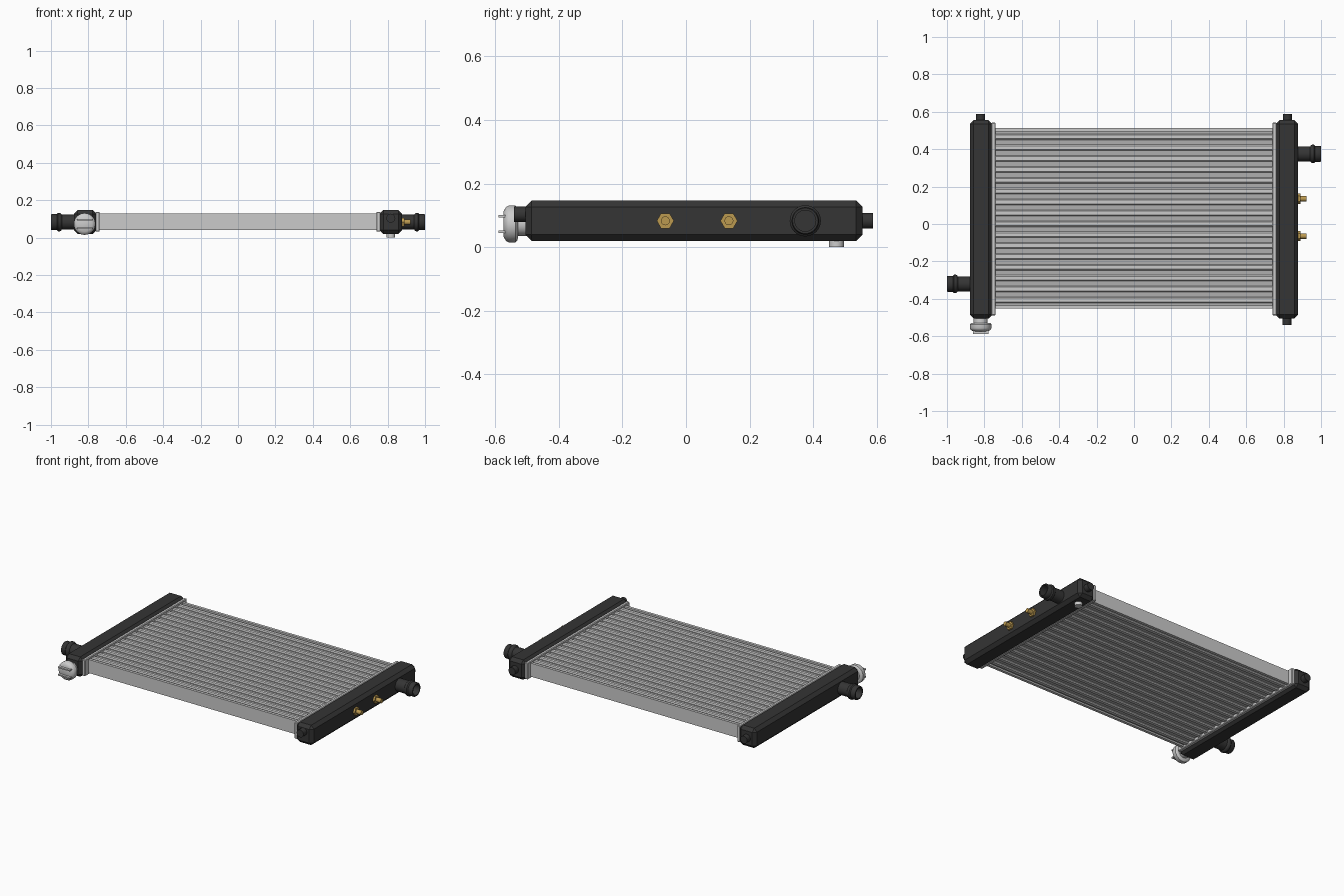
import bpy, bmesh, math
from mathutils import Matrix, Vector

if "Cube" in bpy.data.objects:
    bpy.data.objects.remove(bpy.data.objects["Cube"])


def material(name, rgb):
    m = bpy.data.materials.new(name)
    m.diffuse_color = (*rgb, 1)
    m.use_nodes = True
    m.node_tree.nodes["Principled BSDF"].inputs["Base Color"].default_value = m.diffuse_color
    return m


BLACK = material("black plastic", (0.035, 0.035, 0.035))
ALLOY = material("light aluminium", (0.6, 0.6, 0.6))
FIN = material("fin grey", (0.43, 0.43, 0.43))
BRASS = material("brass", (0.5, 0.32, 0.08))


def finish(bm, name, mat, smooth=False):
    bmesh.ops.recalc_face_normals(bm, faces=bm.faces)
    me = bpy.data.meshes.new(name)
    bm.to_mesh(me)
    bm.free()
    me.materials.append(mat)
    ob = bpy.data.objects.new(name, me)
    bpy.context.collection.objects.link(ob)
    if smooth:
        bpy.ops.object.select_all(action='DESELECT')
        ob.select_set(True)
        bpy.context.view_layer.objects.active = ob
        bpy.ops.object.shade_smooth_by_angle(angle=math.radians(35))
    return ob


def box(name, lo, hi, mat, bevel=0.0, segments=1):
    bm = bmesh.new()
    lo, hi = Vector(lo), Vector(hi)
    mtx = Matrix.Translation((lo + hi) / 2) @ Matrix.Diagonal((*(hi - lo), 1))
    bmesh.ops.create_cube(bm, size=1, matrix=mtx)
    if bevel:
        bmesh.ops.bevel(bm, geom=bm.edges[:], offset=bevel, segments=segments,
                        profile=0.5, affect='EDGES')
    return finish(bm, name, mat, segments > 1)


def lathe(name, profile, origin, direction, mat, sides=32, smooth=True):
    """Spin (distance, radius) points around an axis; both ends are capped."""
    bm = bmesh.new()
    turn = Vector(direction).to_track_quat('Z', 'Y').to_matrix().to_4x4()
    mtx = Matrix.Translation(origin) @ turn
    rings = []
    for d, r in profile:
        rings.append([bm.verts.new(mtx @ Vector((r * math.cos(a), r * math.sin(a), d)))
                      for a in (2 * math.pi * i / sides for i in range(sides))])
    for a, b in zip(rings, rings[1:]):
        for i in range(sides):
            j = (i + 1) % sides
            bm.faces.new((a[i], a[j], b[j], b[i]))
    bm.faces.new(rings[0])
    bm.faces.new(rings[-1])
    return finish(bm, name, mat, smooth)


MID = 0.083

# Core: recessed fin block, flat tubes and two side plates
box("fin_block", (-0.745, -0.445, 0.052), (0.745, 0.505, 0.117), FIN)
TUBES = 16
STEP = 0.93 / TUBES
for i in range(TUBES):
    y = -0.435 + STEP * (i + 0.5)
    box(f"tube_{i + 1}", (-0.75, y - 0.016, 0.042), (0.75, y + 0.016, 0.128), ALLOY, 0.006)
box("front_side_plate", (-0.745, -0.453, 0.042), (0.745, -0.435, 0.128), ALLOY)
box("back_side_plate", (-0.745, 0.495, 0.042), (0.745, 0.513, 0.128), ALLOY)

# End tanks, header plates and hose ports
HOSE = [(0, 0.040), (0.065, 0.040), (0.070, 0.046), (0.076, 0.049), (0.086, 0.049),
        (0.092, 0.043), (0.118, 0.043), (0.123, 0.040), (0.123, 0.033), (0.03, 0.033)]
for side, s, port_y in (("left", -1, -0.32), ("right", 1, 0.375)):
    xs = sorted((s * 0.757, s * 0.877))
    box(f"{side}_tank", (xs[0], -0.505, 0.02), (xs[1], 0.555, 0.147), BLACK, 0.02)
    xs = sorted((s * 0.74, s * 0.762))
    box(f"{side}_header", (xs[0], -0.488, 0.032), (xs[1], 0.542, 0.138), ALLOY, 0.004)
    lathe(f"{side}_hose_port", HOSE, (s * 0.877, port_y, MID), (s, 0, 0), BLACK)
    # Mounting pin at the back
    lathe(f"{side}_back_pin", [(0, 0.024), (0.038, 0.024)], (s * 0.82, 0.55, MID),
          (0, 1, 0), BLACK, 24)
lathe("right_front_pin", [(0, 0.024), (0.04, 0.024)], (0.817, -0.5, 0.104),
      (0, -1, 0), BLACK, 24)

# Filler neck and cap with finger ribs
CAP = (-0.82, -0.5, 0.073)
lathe("filler_neck", [(0, 0.037), (0.035, 0.037)], CAP, (0, -1, 0), ALLOY)
lathe("filler_cap", [(0.028, 0.042), (0.031, 0.053), (0.036, 0.058), (0.057, 0.058),
                     (0.065, 0.054), (0.074, 0.040)], CAP, (0, -1, 0), ALLOY)
for label, dz in (("lower", -0.024), ("upper", 0.024)):
    z = CAP[2] + dz
    box(f"{label}_cap_rib", (-0.862, -0.589, z - 0.004), (-0.778, -0.56, z + 0.004), ALLOY)

# Brass sensor fittings on the right tank
for label, y in (("front", -0.065), ("back", 0.135)):
    lathe(f"{label}_fitting_hex", [(0, 0.027), (0.014, 0.027)], (0.875, y, MID),
          (1, 0, 0), BRASS, 6, False)
    lathe(f"{label}_fitting_stem", [(0, 0.014), (0.048, 0.014)], (0.875, y, MID),
          (1, 0, 0), BRASS, 16)

# Drain plug under the right tank
lathe("drain_plug", [(0, 0.023), (0.022, 0.023)], (0.817, 0.473, 0), (0, 0, 1), ALLOY, 24)
